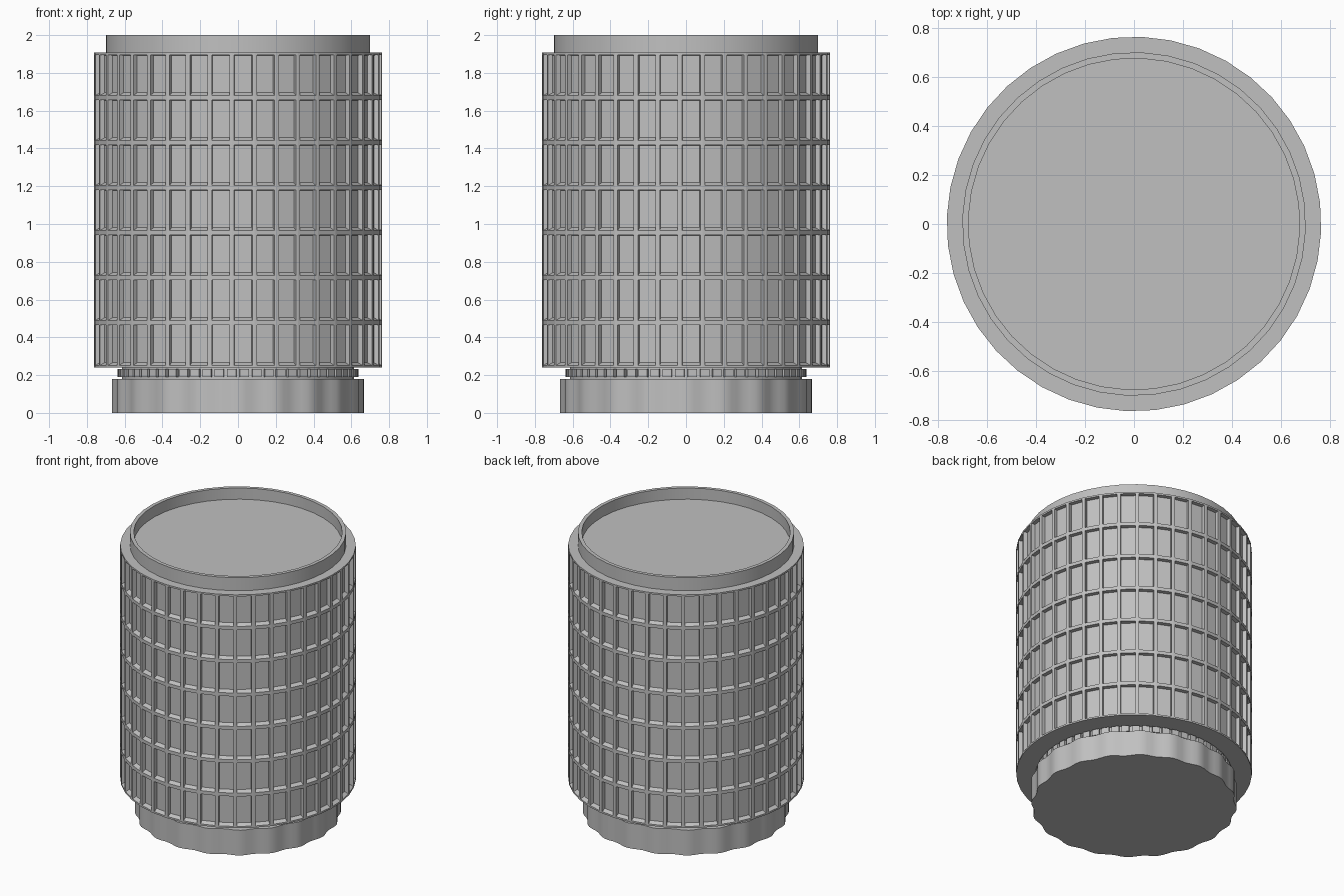
import bpy
import bmesh
from math import cos, sin, pi, radians

SIDES = 40          # window bays around the tower
FLOORS = 7
BOTTOM, TOP = 0.24, 1.907
RADIUS = 0.763
TURN = radians(-2.4)

if "Cube" in bpy.data.objects:
    bpy.data.objects.remove(bpy.data.objects["Cube"], do_unlink=True)

concrete = bpy.data.materials.new("concrete grey")
concrete.use_nodes = True
grey = (0.53, 0.53, 0.53, 1)
concrete.diffuse_color = grey
concrete.node_tree.nodes["Principled BSDF"].inputs["Base Color"].default_value = grey


def lathe(bm, profile, sides, wave=None):
    """Spin a (radius, z) profile round z, closing both ends with flat caps."""
    rings = []
    for r, z in profile:
        ring = []
        for i in range(sides):
            a = TURN + 2 * pi * i / sides
            rr = r + (wave(a) if wave else 0)
            ring.append(bm.verts.new((rr * cos(a), rr * sin(a), z)))
        rings.append(ring)
    walls = []
    for low, high in zip(rings, rings[1:]):
        for i in range(sides):
            j = (i + 1) % sides
            walls.append(bm.faces.new((low[i], low[j], high[j], high[i])))
    bm.faces.new(rings[0][::-1])
    bm.faces.new(rings[-1])
    return walls


def finish(name, bm, smooth=False):
    bm.normal_update()
    mesh = bpy.data.meshes.new(name)
    bm.to_mesh(mesh)
    bm.free()
    mesh.materials.append(concrete)
    obj = bpy.data.objects.new(name, mesh)
    bpy.context.collection.objects.link(obj)
    if smooth:
        bpy.ops.object.select_all(action="DESELECT")
        obj.select_set(True)
        bpy.context.view_layer.objects.active = obj
        bpy.ops.object.shade_smooth_by_angle(angle=radians(30))
    return obj


# Tower: one face per bay and floor, each inset into a recessed window
bm = bmesh.new()
step = (TOP - BOTTOM) / FLOORS
bays = lathe(bm, [(RADIUS, BOTTOM + step * k) for k in range(FLOORS + 1)], SIDES)
bm.normal_update()
bmesh.ops.inset_individual(bm, faces=bays, thickness=0.012, use_even_offset=True)
bmesh.ops.inset_individual(bm, faces=bays, thickness=0.002, depth=-0.026,
                           use_even_offset=True)
# Sloping sills below the windows
for pane in bays:
    middle = pane.calc_center_median().z
    for v in pane.verts:
        if v.co.z < middle:
            v.co.z += 0.012
finish("window_tower", bm)

# Roof parapet with a sunken roof deck
bm = bmesh.new()
lathe(bm, [(0.70, TOP - 0.01), (0.70, 2.0), (0.675, 2.0), (0.675, 1.92)], SIDES)
finish("roof_parapet", bm, smooth=True)

# Plinth with a gently scalloped wall
bm = bmesh.new()
lathe(bm, [(0.658, 0), (0.658, 0.18)], 120, wave=lambda a: 0.009 * cos(20 * a))
finish("plinth", bm, smooth=True)

# Recessed neck between plinth and tower
bm = bmesh.new()
lathe(bm, [(0.615, 0.17), (0.615, BOTTOM + 0.01)], 60)
finish("neck", bm, smooth=True)

# Ring of small blocks around the neck
bm = bmesh.new()
BLOCKS = 60
for i in range(BLOCKS):
    mid = 2 * pi * (i + 0.5) / BLOCKS
    half = 0.72 * pi / BLOCKS
    ends = []
    for z in (0.19, 0.233):
        ends.append([bm.verts.new((r * cos(a), r * sin(a), z))
                     for r, a in ((0.61, mid - half), (0.638, mid - half),
                                  (0.638, mid + half), (0.61, mid + half))])
    low, high = ends
    bm.faces.new(low[::-1])
    bm.faces.new(high)
    for k in range(4):
        n = (k + 1) % 4
        bm.faces.new((low[k], low[n], high[n], high[k]))
finish("neck_blocks", bm)
